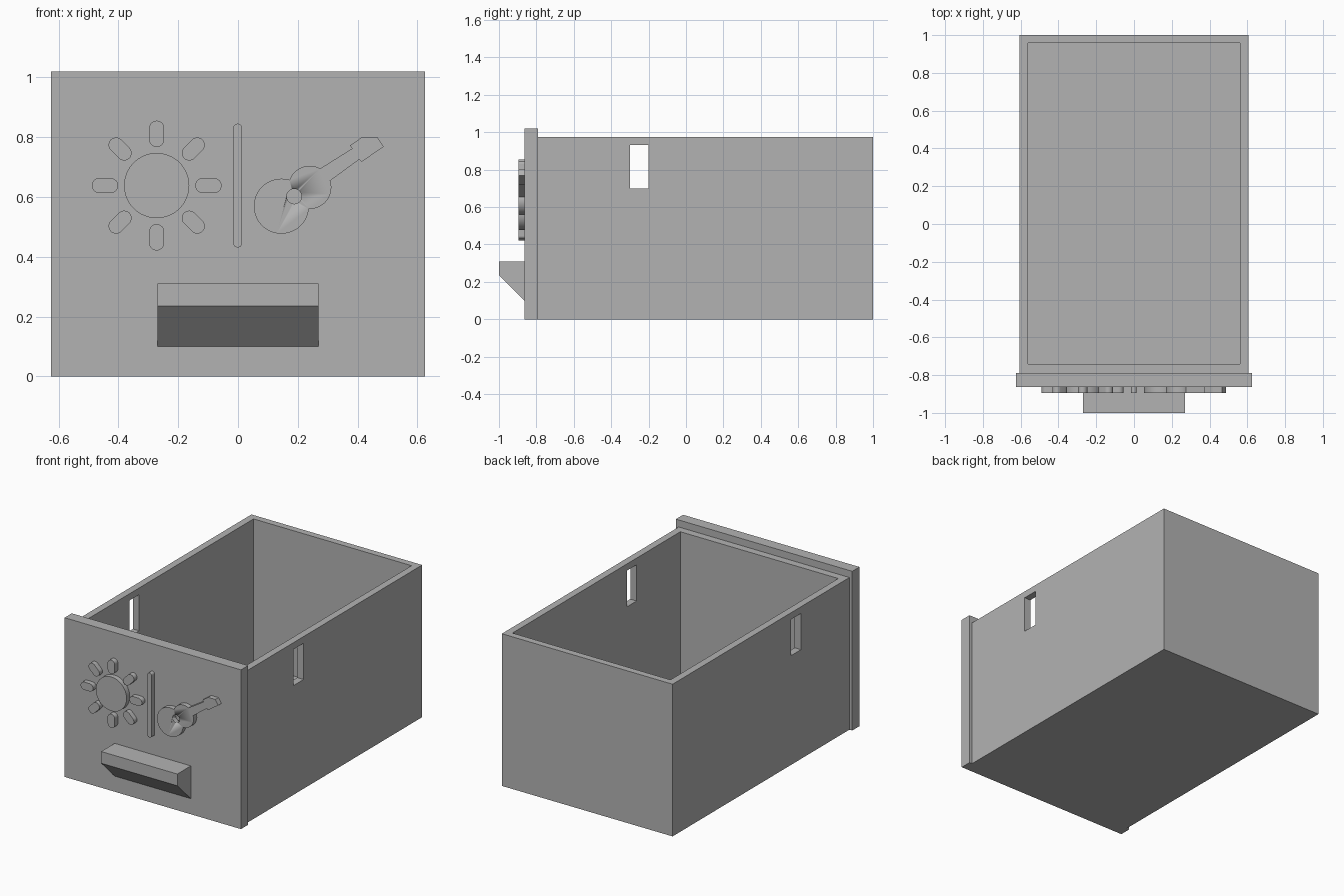
import bpy, bmesh
from math import sin, cos, radians, pi

cube = bpy.data.objects.get("Cube")
if cube:
    bpy.data.objects.remove(cube, do_unlink=True)

GREY = (0.45, 0.45, 0.45, 1)
mat = bpy.data.materials.new("plain grey")
mat.use_nodes = True
mat.diffuse_color = GREY
mat.node_tree.nodes["Principled BSDF"].inputs["Base Color"].default_value = GREY


def prism(name, points, axis, start, end, smooth=False):
    """Extrude a flat outline along x (points are y, z) or y (points are x, z)."""
    bm = bmesh.new()
    rings = []
    for d in (start, end):
        rings.append([bm.verts.new((d, a, b) if axis == "x" else (a, d, b))
                      for a, b in points])
    bm.faces.new(rings[0])
    bm.faces.new(rings[1])
    n = len(points)
    for i in range(n):
        j = (i + 1) % n
        bm.faces.new((rings[0][i], rings[0][j], rings[1][j], rings[1][i]))
    bmesh.ops.recalc_face_normals(bm, faces=bm.faces)
    mesh = bpy.data.meshes.new(name)
    bm.to_mesh(mesh)
    bm.free()
    mesh.materials.append(mat)
    ob = bpy.data.objects.new(name, mesh)
    bpy.context.collection.objects.link(ob)
    if smooth:
        activate(ob)
        bpy.ops.object.shade_smooth_by_angle(angle=radians(30))
    return ob


def activate(ob):
    bpy.ops.object.select_all(action="DESELECT")
    ob.select_set(True)
    bpy.context.view_layer.objects.active = ob


def rect(a0, a1, b0, b1):
    return [(a0, b0), (a1, b0), (a1, b1), (a0, b1)]


def arc(cx, cz, r, start, end, steps=32):
    angles = [radians(start + (end - start) * i / steps) for i in range(steps + 1)]
    return [(cx + r * cos(t), cz + r * sin(t)) for t in angles]


def circle(cx, cz, r, steps=64):
    return arc(cx, cz, r, 0, 360, steps)[:-1]


def capsule(cx, cz, half, r, deg):
    """Round-ended bar centred on a point and turned by an angle."""
    dx, dz = (half - r) * cos(radians(deg)), (half - r) * sin(radians(deg))
    return (arc(cx + dx, cz + dz, r, deg - 90, deg + 90, 16)
            + arc(cx - dx, cz - dz, r, deg + 90, deg + 270, 16))


def cut(ob, cutter):
    mod = ob.modifiers.new("cut", "BOOLEAN")
    mod.operation = "DIFFERENCE"
    mod.solver = "EXACT"
    mod.object = cutter
    activate(ob)
    bpy.ops.object.modifier_apply(modifier=mod.name)
    bpy.data.objects.remove(cutter, do_unlink=True)


# Open drawer box with a slot through both side walls
box = prism("drawer_box", rect(-0.79, 1, 0, 0.975), "x", -0.605, 0.605)
cut(box, prism("cavity_cutter", rect(-0.742, 0.957, 0.045, 1.1), "x", -0.56, 0.56))
cut(box, prism("slot_cutter", rect(-0.3, -0.2, 0.7, 0.932), "x", -0.8, 0.8))

# Front panel and wedge-shaped pull
FACE, RAISED = -0.863, -0.895
prism("front_panel", rect(-0.625, 0.625, 0, 1.02), "y", FACE, -0.79)
prism("pull_handle", [(FACE, 0.1), (FACE, 0.31), (-1, 0.31), (-1, 0.235)],
      "x", -0.27, 0.27)

# Raised sun: disc and eight rays
SX, SZ = -0.272, 0.638
prism("sun_disc", circle(SX, SZ, 0.109), "y", RAISED, FACE, True)
for i in range(8):
    t = i * pi / 4
    prism(f"sun_ray_{i + 1}",
          capsule(SX + 0.173 * cos(t), SZ + 0.173 * sin(t), 0.044, 0.025, i * 45),
          "y", RAISED, FACE, True)

# Raised divider bar
prism("divider_bar", capsule(-0.001, 0.638, 0.207, 0.015, 90), "y", RAISED, FACE, True)

# Raised guitar: two body lobes, neck and head in one outline, with a sound hole
neck_and_head = [(0.405, 0.725), (0.413, 0.717), (0.487, 0.768), (0.466, 0.8),
                 (0.415, 0.8), (0.374, 0.772), (0.382, 0.762)]
outline = (arc(0.145, 0.569, 0.092, 72.6, 354.4, 48)
           + arc(0.24, 0.632, 0.072, -92, 18, 24) + neck_and_head
           + arc(0.24, 0.632, 0.072, 61, 159, 24))
guitar = prism("guitar", outline, "y", RAISED, FACE, True)
cut(guitar, prism("sound_hole_cutter", circle(0.188, 0.602, 0.025, 32),
                  "y", RAISED - 0.1, FACE + 0.1, True))
